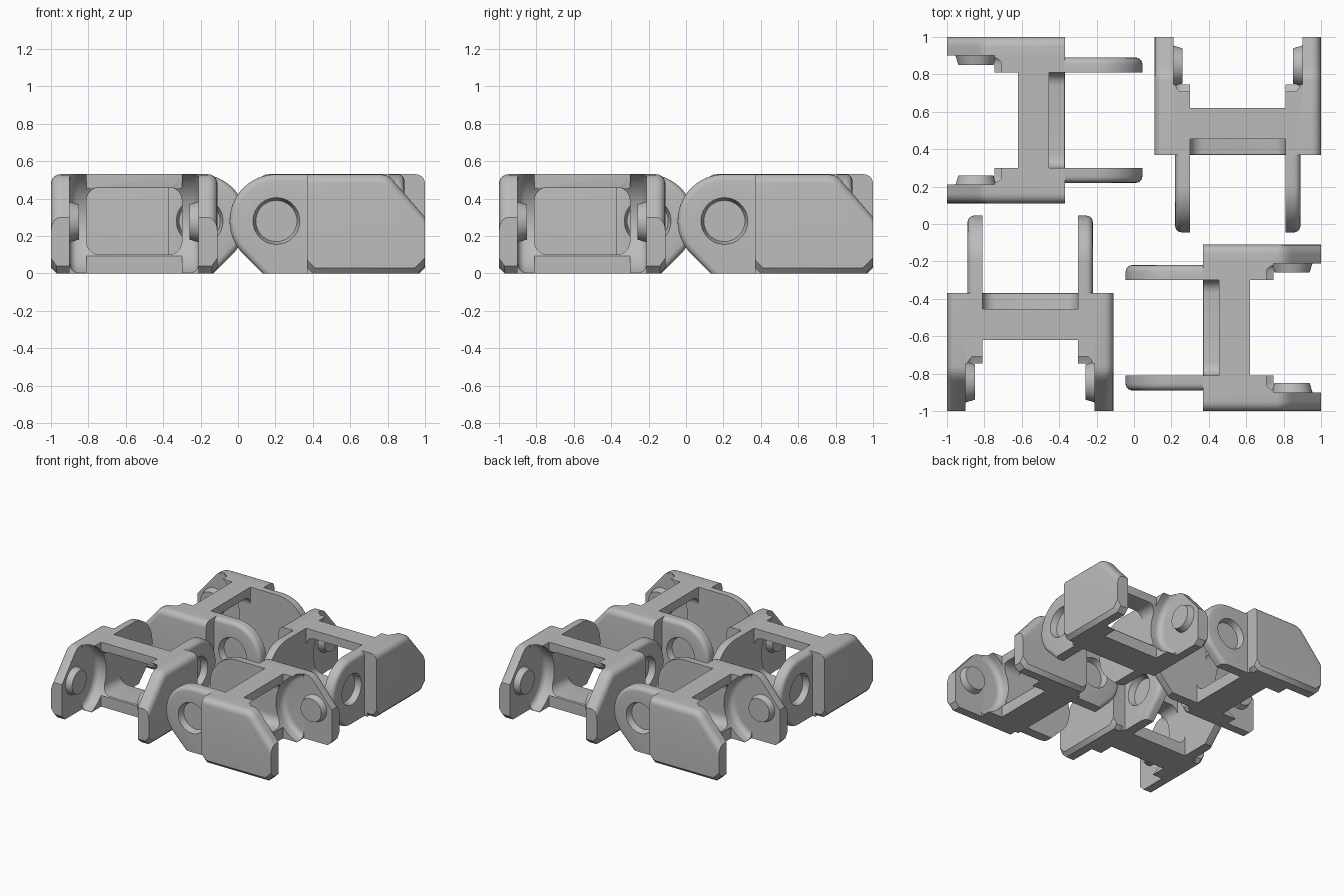
import bpy, bmesh
from math import sin, cos, pi, radians
from mathutils import Matrix, Vector

cube = bpy.data.objects.get("Cube")
if cube:
    bpy.data.objects.remove(cube, do_unlink=True)

grey = bpy.data.materials.new("light grey")
grey.use_nodes = True
grey.diffuse_color = (0.5, 0.5, 0.5, 1)
grey.node_tree.nodes["Principled BSDF"].inputs["Base Color"].default_value = (0.5, 0.5, 0.5, 1)

TOP = 0.53          # height of every link
WALL = 0.255        # inner half width of the frame
ARM = 0.345         # inner half width between the arms
OUT = 0.445         # outer half width
PIN = (-0.845, 0.275)
HOLE = (-0.205, 0.28)


def arc(cx, cy, r, a0, a1, n):
    angles = [radians(a0 + (a1 - a0) * i / n) for i in range(n + 1)]
    return [(cx + r * cos(a), cy + r * sin(a)) for a in angles]


def finish(name, bm):
    bmesh.ops.recalc_face_normals(bm, faces=bm.faces)
    mesh = bpy.data.meshes.new(name)
    bm.to_mesh(mesh)
    bm.free()
    ob = bpy.data.objects.new(name, mesh)
    bpy.context.collection.objects.link(ob)
    return ob


def prism(name, points, axis, a, b, bevels=()):
    """Extrude an outline along x (axis 0) or y (axis 1), then bevel edges by rule."""
    place = (lambda p, d: (d, *p)) if axis == 0 else (lambda p, d: (p[0], d, p[1]))
    bm = bmesh.new()
    ends = [[bm.verts.new(place(p, d)) for p in points] for d in (a, b)]
    for ring in ends:
        bm.faces.new(ring)
    for i in range(len(points)):
        j = (i + 1) % len(points)
        bm.faces.new((ends[0][i], ends[0][j], ends[1][j], ends[1][i]))
    bmesh.ops.recalc_face_normals(bm, faces=bm.faces)
    for rule, width, segments in bevels:
        edges = [e for e in bm.edges
                 if abs(e.verts[0].co[axis] - e.verts[1].co[axis]) < 1e-4
                 and rule((e.verts[0].co + e.verts[1].co) / 2)]
        bmesh.ops.bevel(bm, geom=edges, offset=width, segments=segments,
                        profile=0.5, affect='EDGES', clamp_overlap=True)
    return finish(name, bm)


def lathe(name, stations, centre, sides=48):
    """Turned solid along x; stations are (x, radius)."""
    bm = bmesh.new()
    rings = [[bm.verts.new((x, centre[0] + r * cos(2 * pi * i / sides),
                            centre[1] + r * sin(2 * pi * i / sides)))
              for i in range(sides)] for x, r in stations]
    for lo, hi in zip(rings, rings[1:]):
        for i in range(sides):
            j = (i + 1) % sides
            bm.faces.new((lo[i], lo[j], hi[j], hi[i]))
    bm.faces.new(rings[0])
    bm.faces.new(rings[-1])
    return finish(name, bm)


def cut(ob, cutter):
    mod = ob.modifiers.new("cut", 'BOOLEAN')
    mod.operation, mod.solver, mod.object = 'DIFFERENCE', 'EXACT', cutter


def mirror(ob):
    ob.modifiers.new("mirror", 'MIRROR').use_mirror_merge = False


# Outer plate with sloped nose, rounded top edge and chamfered foot
outline = [(-0.37, 0.03), (-0.40, 0), (-0.96, 0), (-1, 0.04), (-1, 0.30),
           (-0.84, 0.485), (-0.82, 0.508), (-0.79, 0.525), (-0.76, TOP), (-0.37, TOP)]
plate = prism("side_plate", outline, 0, ARM, OUT, [
    (lambda m: m.x > OUT - 0.001 and m.z > 0.3 and -0.999 < m.y < -0.371, 0.05, 5),
    (lambda m: m.x > OUT - 0.001 and m.z < 0.035 and m.y < -0.371, 0.03, 1)])

# Thick inner wall of the frame
wall = prism("frame_wall", [(-0.745, 0), (-0.37, 0), (-0.37, TOP), (-0.745, TOP)],
             0, WALL, ARM + 0.015)

# Round hinge tab with a blind tapered socket
cy, cz = HOLE
tab_outline = [(-0.37, 0), (-0.131, 0)] + arc(cy, cz, 0.25, -45, 90, 24) + [(-0.37, TOP)]
tab = prism("hinge_tab", tab_outline, 0, WALL, 0.335, [
    (lambda m: m.x > 0.334 and m.z > 0.01 and m.y > -0.369, 0.035, 4)])
socket = lathe("socket_cutter", [(0.285, 0.11), (0.335, 0.125), (0.345, 0.128)], HOLE)

# Tapered hinge pin
pin = lathe("hinge_pin", [(0.295, 0.094), (ARM + 0.01, 0.112)], PIN)

# Floor bar and top bar, with the rounded window corners
r, w = 0.07, WALL
floor = prism("floor_bar", [(-w, 0), (w, 0)] + arc(w - r, 0.1 + r, r, 0, -90, 6)
              + arc(r - w, 0.1 + r, r, -90, -180, 6), 1, -0.62, -0.37, [
    (lambda m: m.y < -0.619 and m.z > 0.09, 0.035, 4),
    (lambda m: m.y > -0.371 and m.z > 0.09, 0.03, 4)])
bar = prism("top_bar", [(w, TOP), (-w, TOP)] + arc(r - w, 0.46 - r, r, 180, 90, 6)
            + arc(w - r, 0.46 - r, r, 90, 0, 6), 1, -0.62, -0.455, [
    (lambda m: m.y < -0.619 and m.z < TOP - 0.01, 0.04, 4)])

# Round clearance around the pins, flaring into the arms
flare = [(0.30 + 0.045 * sin(t), 0.245 + 0.045 * cos(t))
         for t in [i * pi / 12 for i in range(7)]]
dish = lathe("clearance_cutter", [(-x, q) for x, q in reversed(flare)] + flare, PIN, 96)

cut(tab, socket)
for ob in (wall, floor, bar):
    cut(ob, dish)
for ob in (plate, wall, tab, pin):
    mirror(ob)

# Evaluate each part once, then place four links turned about the centre
parts = [plate, wall, tab, pin, floor, bar]
bpy.context.view_layer.update()
graph = bpy.context.evaluated_depsgraph_get()
meshes = []
for ob in parts:
    mesh = bpy.data.meshes.new_from_object(ob.evaluated_get(graph))
    mesh.materials.clear()
    mesh.materials.append(grey)
    mesh.shade_smooth()
    mesh.set_sharp_from_angle(angle=radians(32))
    meshes.append((ob.name, mesh))
for ob in parts + [socket, dish]:
    bpy.data.objects.remove(ob, do_unlink=True)

for k, label in enumerate(("front", "right", "back", "left")):
    turn = Matrix.Rotation(k * pi / 2, 4, 'Z') @ Matrix.Translation(Vector((-0.555, 0, 0)))
    for name, mesh in meshes:
        ob = bpy.data.objects.new(f"{label}_link_{name}", mesh)
        ob.matrix_world = turn
        bpy.context.collection.objects.link(ob)
